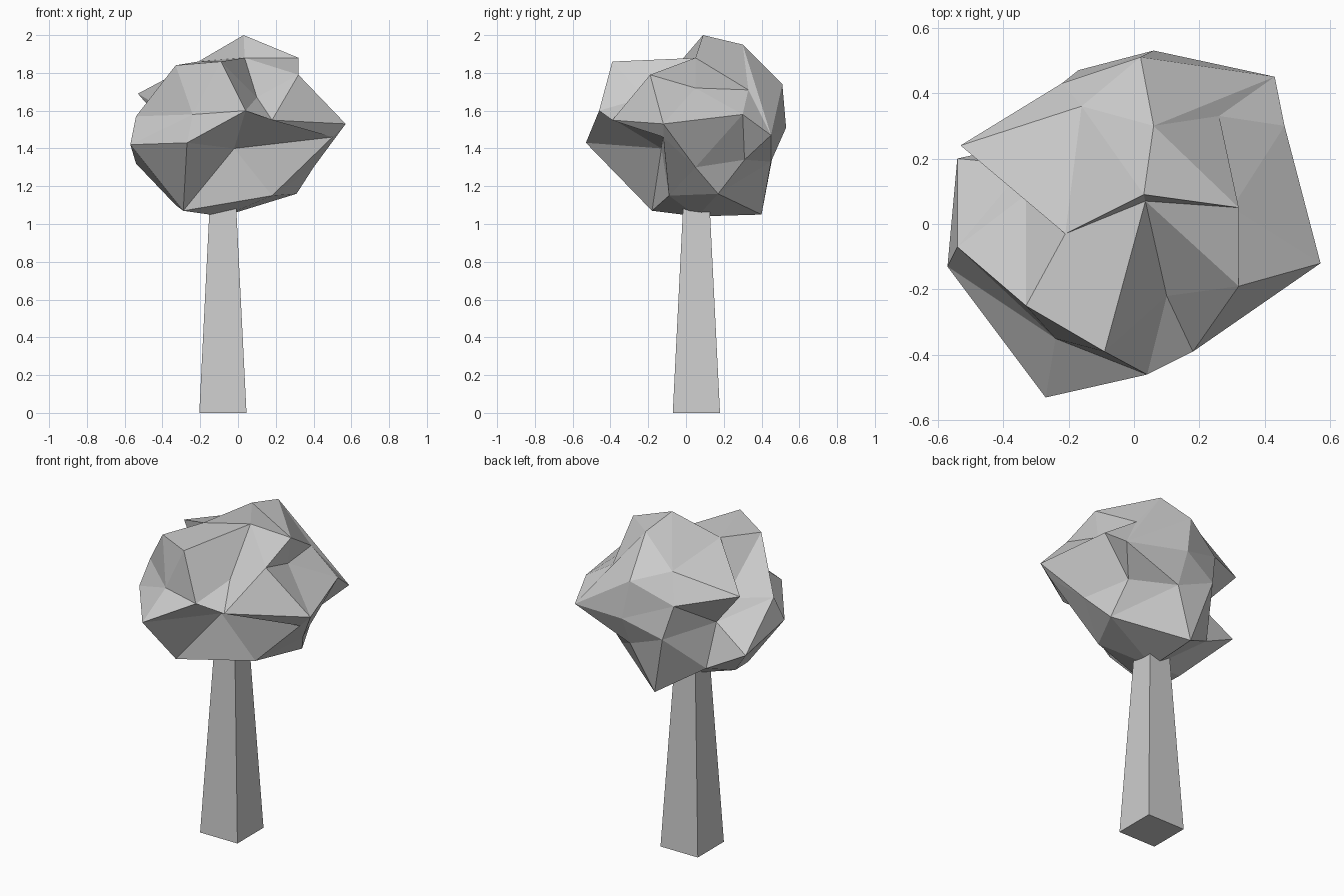
import bpy
import bmesh
from mathutils import Vector

# Remove the default cube only
default_cube = bpy.data.objects.get("Cube")
if default_cube:
    bpy.data.objects.remove(default_cube, do_unlink=True)


def make_material(name, colour):
    material = bpy.data.materials.new(name)
    material.use_nodes = True
    material.diffuse_color = colour
    for node in material.node_tree.nodes:
        if node.type == 'BSDF_PRINCIPLED':
            node.inputs["Base Color"].default_value = colour
    return material


def add_object(name, bm, material):
    """Turn a finished bmesh into a flat shaded object."""
    mesh = bpy.data.meshes.new(name)
    bm.to_mesh(mesh)
    bm.free()
    mesh.materials.append(material)
    part = bpy.data.objects.new(name, mesh)
    bpy.context.scene.collection.objects.link(part)
    return part


def build_trunk(material, centre, height, base_half, top_half):
    """Square post that narrows towards the crown."""
    bm = bmesh.new()
    bmesh.ops.create_cube(bm, size=2)
    for vert in bm.verts:
        half = top_half if vert.co.z > 0 else base_half
        vert.co.x = centre.x + vert.co.x * half
        vert.co.y = centre.y + vert.co.y * half
        vert.co.z = height if vert.co.z > 0 else 0
    return add_object("trunk", bm, material)


def join_corners(bm, first, second):
    """Turn the edge between two triangles so that it joins these corners."""
    for edge in bm.edges:
        if len(edge.link_faces) == 2:
            left, right = (set(face.verts) for face in edge.link_faces)
            if left ^ right == {first, second}:
                bmesh.utils.edge_rotate(edge, True)
                return


def build_crown(material, centre, corners, creases):
    """Faceted ball: skin the corner directions, then pull each corner out."""
    bm = bmesh.new()
    verts = {}
    for name, corner in corners.items():
        direction = (Vector(corner) - centre).normalized()
        verts[name] = bm.verts.new(centre + direction)
    bmesh.ops.convex_hull(bm, input=list(bm.verts))
    for first, second in creases:
        join_corners(bm, verts[first], verts[second])
    bmesh.ops.recalc_face_normals(bm, faces=bm.faces)
    for name, corner in corners.items():
        verts[name].co = corner
    return add_object("leaf_crown", bm, material)


# Crown corners, from the peak down to the underside
top_corners = {
    "peak": (.03, .09, 2), "back_peak": (.06, .3, 1.95),
    "step": (.035, .07, 1.88), "left_peak": (.32, .05, 1.88),
    "front_peak": (-.09, -.39, 1.86), "right_step": (-.21, -.03, 1.86),
    "right_peak": (-.33, -.25, 1.84), "left_shoulder": (.32, -.19, 1.79),
    "back_dip": (-.16, .36, 1.79), "back_shoulder": (.02, .51, 1.74),
    "left_dip": (.3, .05, 1.72), "left_back_dip": (.26, .33, 1.71),
}
middle_corners = {
    "spur": (-.53, .24, 1.69), "front_dip": (.1, -.22, 1.67),
    "back_right": (-.22, .43, 1.62), "front_brow": (.04, -.46, 1.6),
    "left_back": (.46, .3, 1.58), "front_right": (-.24, -.35, 1.58),
    "right_dip": (-.33, .09, 1.57), "right": (-.54, -.07, 1.57),
    "front_left": (.18, -.39, 1.55), "left_tip": (.57, -.12, 1.53),
    "back": (.06, .53, 1.51), "back_left": (.43, .45, 1.47),
    "left_fold": (.5, -.12, 1.46), "spur_fold": (-.33, .18, 1.46),
    "front_tip": (-.27, -.53, 1.43), "right_tip": (-.57, -.13, 1.42),
}
low_corners = {
    "front_fold": (-.02, -.13, 1.4), "back_fold": (-.17, .47, 1.42),
    "low_back": (.06, .45, 1.33), "low_back_left": (.3, .31, 1.34),
    "low_back_right": (-.54, .2, 1.32), "low_left": (.4, .05, 1.3),
    "base_dip": (-.31, .25, 1.2), "base_left": (.31, .17, 1.16),
    "base_front_left": (.18, -.09, 1.15), "base_right": (-.33, 0, 1.1),
    "base_front": (-.29, -.18, 1.07), "base_back": (-.07, .4, 1.05),
    "base": (-.08, .06, 1.04),
}
# Ridges and folds that must run straight between two corners
creases = [
    ("peak", "left_peak"), ("spur", "right_step"), ("right_dip", "spur_fold"),
    ("back_shoulder", "back_left"), ("back_peak", "back_left"),
    ("front_fold", "left_fold"), ("front_brow", "left_fold"),
]

grey = make_material("grey", (.61, .61, .61, 1))
build_trunk(grey, Vector((-.08, .055, 0)), 1.12, .125, .069)
build_crown(grey, Vector((0, .08, 1.42)),
            {**top_corners, **middle_corners, **low_corners}, creases)
